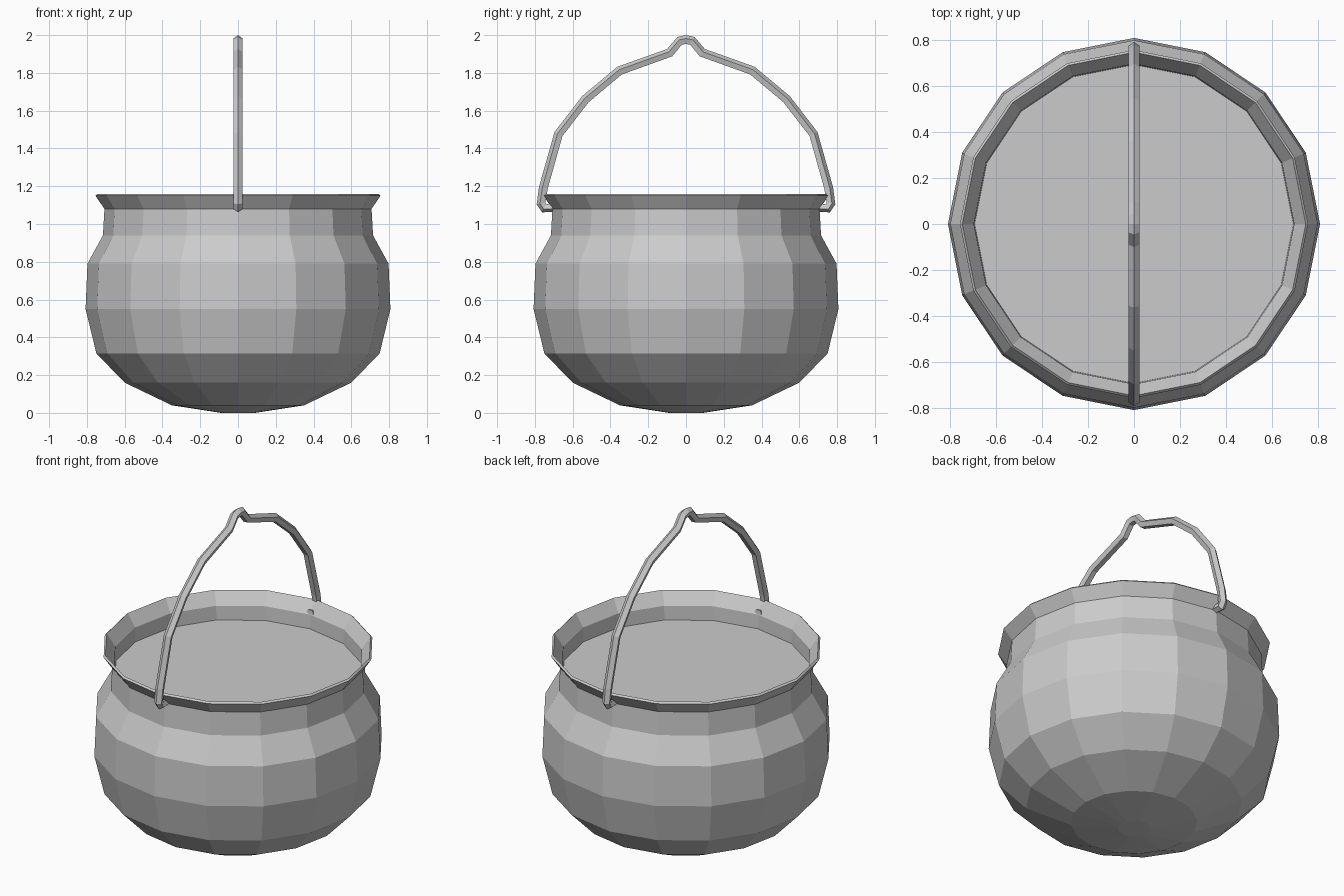
import bpy, bmesh
from math import sin, cos, pi
from mathutils import Vector

if "Cube" in bpy.data.objects:
    bpy.data.objects.remove(bpy.data.objects["Cube"])

SIDES = 16


def finish(bm, name):
    bmesh.ops.recalc_face_normals(bm, faces=bm.faces)
    mesh = bpy.data.meshes.new(name)
    bm.to_mesh(mesh)
    bm.free()
    obj = bpy.data.objects.new(name, mesh)
    bpy.context.collection.objects.link(obj)
    return obj


def loft(name, rings, cap_start, cap_end):
    """Skin a list of closed point rings with flat faces."""
    bm = bmesh.new()
    loops = [[bm.verts.new(p) for p in ring] for ring in rings]
    n = len(rings[0])
    for a, b in zip(loops, loops[1:]):
        for i in range(n):
            j = (i + 1) % n
            bm.faces.new((a[i], a[j], b[j], b[i]))
    if cap_start:
        bm.faces.new(loops[0])
    if cap_end:
        bm.faces.new(loops[-1])
    return finish(bm, name)


def circle(r, z):
    return [(r * cos(2 * pi * i / SIDES), r * sin(2 * pi * i / SIDES), z)
            for i in range(SIDES)]


# Pot: outer wall from the base up, over the flared rim, down the inner neck
profile = [(0.09, 0.0), (0.35, 0.04), (0.60, 0.16), (0.75, 0.315),
           (0.807, 0.55), (0.797, 0.79), (0.715, 0.94), (0.707, 1.08),
           (0.755, 1.15), (0.745, 1.16), (0.695, 1.085), (0.69, 0.97)]
loft("cauldron_pot", [circle(r, z) for r, z in profile], True, False)

# Liquid surface filling the neck
bm = bmesh.new()
bm.faces.new([bm.verts.new(p) for p in circle(0.692, 1.0)])
liquid = finish(bm, "liquid_surface")

# Handle: half path in the y-z plane, mirrored to the other side
half = [(0.695, 1.09), (0.75, 1.085), (0.765, 1.11), (0.753, 1.19),
        (0.673, 1.475), (0.53, 1.66), (0.35, 1.81), (0.085, 1.905),
        (0.032, 1.968)]
path = [Vector((0, -y, z)) for y, z in half] + [Vector((0, 0, 1.974))]
path += [Vector((0, y, z)) for y, z in reversed(half)]

rings = []
for i, p in enumerate(path):
    before = (p - path[max(i - 1, 0)]).normalized()
    after = (path[min(i + 1, len(path) - 1)] - p).normalized()
    t = (before + after).normalized()
    out = Vector((0, -t.z, t.y))
    # Five-sided section with its ridge facing outward
    rings.append([p + 0.026 * (cos(a) * out + sin(a) * Vector((1, 0, 0)))
                  for a in (2 * pi * k / 5 for k in range(5))])
loft("bail_handle", rings, True, True)
